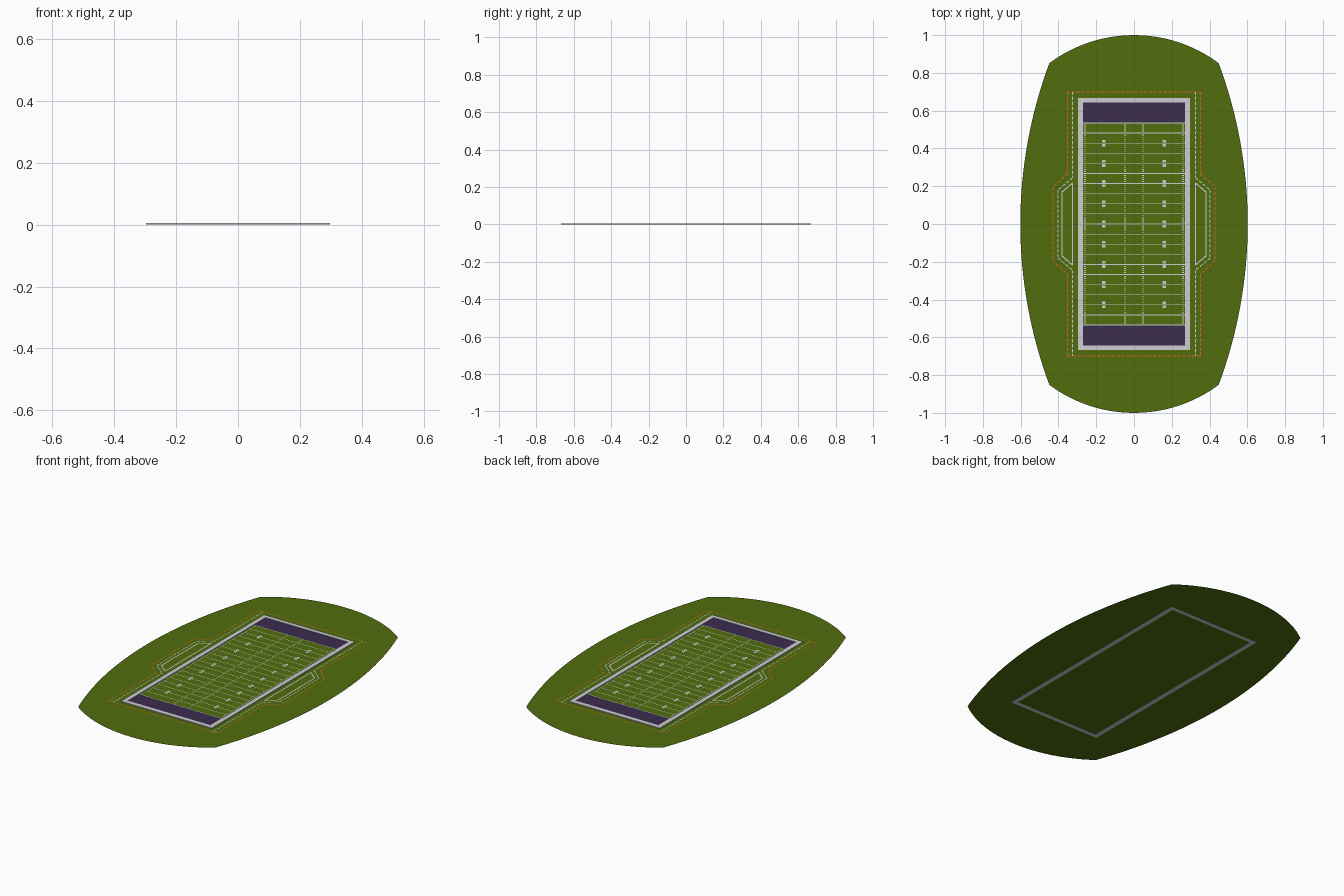
import bpy, bmesh, math
from mathutils import Vector

if "Cube" in bpy.data.objects:
    bpy.data.objects.remove(bpy.data.objects["Cube"])


def material(name, rgb):
    m = bpy.data.materials.new(name)
    m.diffuse_color = (*rgb, 1)
    m.use_nodes = True
    m.node_tree.nodes["Principled BSDF"].inputs["Base Color"].default_value = m.diffuse_color
    return m


GREEN = material("grass green", (0.082, 0.155, 0.004))
WHITE = material("chalk white", (0.62, 0.62, 0.65))
PURPLE = material("dark purple", (0.045, 0.025, 0.075))
ORANGE = material("orange", (0.75, 0.13, 0.01))
GROUND_Z, PAINT_Z, TOP_Z = 0.001, 0.003, 0.006


def finish(name, bm, mat):
    bmesh.ops.recalc_face_normals(bm, faces=bm.faces)
    me = bpy.data.meshes.new(name)
    bm.to_mesh(me)
    bm.free()
    me.materials.append(mat)
    ob = bpy.data.objects.new(name, me)
    bpy.context.collection.objects.link(ob)
    return ob


def quad(bm, pts, z):
    f = bm.faces.new([bm.verts.new((p[0], p[1], z)) for p in pts])
    f.normal_update()
    if f.normal.z < 0:
        f.normal_flip()


def paint(name, quads, mat, z=PAINT_Z):
    bm = bmesh.new()
    for q in quads:
        quad(bm, q, z)
    me = bpy.data.meshes.new(name)
    bm.to_mesh(me)
    bm.free()
    me.materials.append(mat)
    ob = bpy.data.objects.new(name, me)
    bpy.context.collection.objects.link(ob)


def rect(x, y, w, h):
    return [(x - w/2, y - h/2), (x + w/2, y - h/2), (x + w/2, y + h/2), (x - w/2, y + h/2)]


def stripe(pts, width, dash=None, gap=0):
    """Quads following a path, solid or dashed."""
    out = []
    for a, b in zip(pts, pts[1:]):
        a, b = Vector(a), Vector(b)
        d = (b - a).normalized()
        n = Vector((-d.y, d.x)) * width / 2
        length = (b - a).length
        step = dash + gap if dash else length
        t = 0
        while t < length - 1e-5:
            p, q = a + d * t, a + d * min(t + (dash or length), length)
            out.append([p - n, q - n, q + n, p + n])
            t += step
    return out


def arc(half_chord, base, rise, n):
    """Arc points (along, out) bulging by rise over a chord."""
    r = (half_chord**2 + rise**2) / (2 * rise)
    a = math.asin(half_chord / r)
    return [(r * math.sin(-a + 2*a*i/n), base + rise - r + r * math.cos(-a + 2*a*i/n))
            for i in range(n)]


# grass: four arcs meeting at corners
CX, CY = 0.448, 0.852
top = arc(CX, CY, 1 - CY, 24)
side = arc(CY, CX, 0.602 - CX, 32)
outline = top + [(o, -s) for s, o in side]
outline += [(-x, -y) for x, y in outline]
paint("grass", [outline], GREEN, GROUND_Z)

# raised border frame
bm = bmesh.new()
ring = []
for z in (0, TOP_Z):
    for w, h in ((0.297, 0.668), (0.27, 0.643)):
        ring.append([bm.verts.new((sx*w, sy*h, z)) for sx, sy in ((-1, -1), (1, -1), (1, 1), (-1, 1))])
for a, b in ((0, 1), (1, 3), (3, 2), (2, 0)):
    for i in range(4):
        j = (i + 1) % 4
        bm.faces.new((ring[a][i], ring[a][j], ring[b][j], ring[b][i]))
finish("border_frame", bm, WHITE)

# end zones
paint("end_zones", [rect(0, s * 0.5895, 0.54, 0.107) for s in (-1, 1)], PURPLE)

# yard lines and hash marks
YARD = 1.07 / 100
paint("yard_lines", [rect(0, i * 5 * YARD, 0.54, 0.0035) for i in range(-10, 11)], WHITE, PAINT_Z + 0.0005)
paint("hash_marks", [rect(x, i * YARD, 0.01, 0.0035)
                     for x in (-0.26, -0.048, 0.048, 0.26)
                     for i in range(-49, 50) if i % 5], WHITE)

# plain yard markers: paired blocks beside every tenth line
paint("yard_markers", [rect(s * 0.16, i * 10 * YARD + o, 0.017, 0.014)
                       for s in (-1, 1) for i in range(-4, 5) for o in (-0.011, 0.011)], WHITE)

# sideline boxes and dashed boundaries, mirrored left and right
solid, dashed, limit = [], [], []
for s in (-1, 1):
    box = [(0.325, 0.218), (0.382, 0.168), (0.382, -0.168), (0.325, -0.218), (0.325, 0.218)]
    inner = [(0.325, 0.70), (0.325, 0.245), (0.403, 0.18), (0.403, -0.18), (0.325, -0.245), (0.325, -0.70)]
    outer = [(0, 0.70), (0.352, 0.70), (0.352, 0.265), (0.43, 0.195), (0.43, -0.195),
             (0.352, -0.265), (0.352, -0.70), (0, -0.70)]
    solid += stripe([(s*x, y) for x, y in box], 0.006)
    dashed += stripe([(s*x, y) for x, y in inner], 0.005, 0.018, 0.008)
    limit += stripe([(s*x, y) for x, y in outer], 0.005, 0.018, 0.008)
paint("sideline_boxes", solid, WHITE)
paint("dashed_inner_line", dashed, WHITE)
paint("dashed_outer_line", limit, ORANGE)
